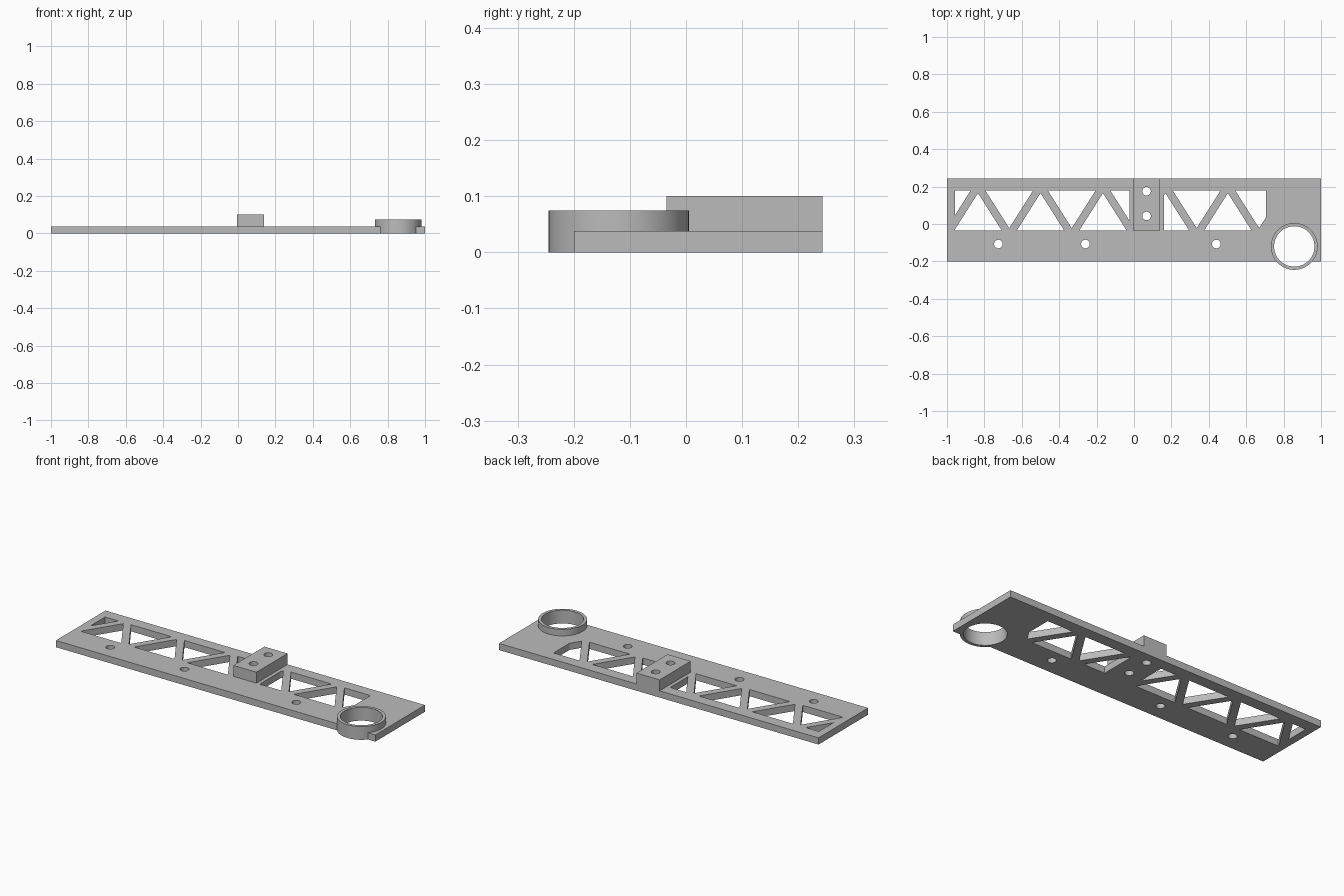
import bpy, bmesh, math
from mathutils import Vector

cube = bpy.data.objects.get("Cube")
if cube:
    bpy.data.objects.remove(cube, do_unlink=True)

GREY = (0.5, 0.5, 0.5, 1)
mat = bpy.data.materials.new("light grey")
mat.use_nodes = True
mat.diffuse_color = GREY
mat.node_tree.nodes["Principled BSDF"].inputs["Base Color"].default_value = GREY

THICK = 0.038                       # plate thickness
FRONT, BACK = -0.2, 0.243           # plate edges
RING = (0.857, -0.12)
RING_OUT, RING_IN, RING_TOP = 0.125, 0.108, 0.075
WIN_LOW, WIN_HIGH = -0.035, 0.178   # truss window edges
PITCH, HALF, RISE = 0.334, 0.127, 0.2


def prism(bm, points, z0, z1, clip=None):
    """Extrude a flat outline, optionally trimmed to an x range."""
    part = bmesh.new()
    part.faces.new([part.verts.new((x, y, z0)) for x, y in points])
    if clip:
        for x, side in zip(clip, (-1, 1)):
            bmesh.ops.bisect_plane(part, geom=part.verts[:] + part.edges[:] + part.faces[:],
                                   plane_co=(x, 0, 0), plane_no=(side, 0, 0), clear_outer=True)
    if part.faces:
        ext = bmesh.ops.extrude_face_region(part, geom=part.faces[:])["geom"]
        bmesh.ops.translate(part, vec=Vector((0, 0, z1 - z0)),
                            verts=[v for v in ext if isinstance(v, bmesh.types.BMVert)])
        bmesh.ops.recalc_face_normals(part, faces=part.faces[:])
        temp = bpy.data.meshes.new("temp")
        part.to_mesh(temp)
        bm.from_mesh(temp)
        bpy.data.meshes.remove(temp)
    part.free()


def box(x0, x1, y0, y1):
    return [(x0, y0), (x1, y0), (x1, y1), (x0, y1)]


def circle(x, y, r, n):
    return [(x + r * math.cos(math.tau * i / n), y + r * math.sin(math.tau * i / n))
            for i in range(n)]


def make(name, bm):
    mesh = bpy.data.meshes.new(name)
    bm.to_mesh(mesh)
    bm.free()
    obj = bpy.data.objects.new(name, mesh)
    mesh.materials.append(mat)
    bpy.context.collection.objects.link(obj)
    return obj


def solid(name, points, z0, z1):
    bm = bmesh.new()
    prism(bm, points, z0, z1)
    return make(name, bm)


def cut(obj, cutter):
    mod = obj.modifiers.new("cut", 'BOOLEAN')
    mod.operation, mod.solver, mod.object = 'DIFFERENCE', 'EXACT', cutter
    bpy.context.view_layer.objects.active = obj
    bpy.ops.object.modifier_apply(modifier=mod.name)


# Solid parts
plate = solid("base_plate", box(-1, 1, FRONT, BACK), 0, THICK)
block = solid("mounting_block", box(-0.005, 0.14, -0.035, BACK), THICK, 0.1)
ring = solid("bearing_ring", circle(*RING, RING_OUT, 96), 0, RING_TOP)

# Truss windows: alternating triangles trimmed to two panels
windows = bmesh.new()
for clip in ((-0.957, -0.025), (0.16, 0.705)):
    for i in range(6):
        up = -0.834 + PITCH * i
        down = up - PITCH / 2
        for mid, base, tip in ((up, WIN_LOW, WIN_LOW + RISE),
                               (down, WIN_HIGH, WIN_HIGH - RISE)):
            if mid - HALF < clip[1] and mid + HALF > clip[0]:
                prism(windows, [(mid - HALF, base), (mid + HALF, base), (mid, tip)],
                      -0.1, 0.3, clip)

# Screw holes along the front strip and through the block
holes = bmesh.new()
for x, y in ((-0.725, -0.107), (-0.26, -0.107), (0.44, -0.107),
             (0.067, 0.175), (0.067, 0.043)):
    prism(holes, circle(x, y, 0.023, 32), -0.1, 0.3)

window_cutter = make("window_cutter", windows)
hole_cutter = make("hole_cutter", holes)
seat_cutter = solid("ring_seat_cutter", circle(*RING, RING_OUT, 96), -0.1, 0.3)
bore_cutter = solid("ring_bore_cutter", circle(*RING, RING_IN, 96), -0.1, 0.3)

for cutter in (window_cutter, hole_cutter, seat_cutter):
    cut(plate, cutter)
cut(block, hole_cutter)
cut(ring, bore_cutter)
for cutter in (window_cutter, hole_cutter, seat_cutter, bore_cutter):
    bpy.data.objects.remove(cutter, do_unlink=True)

# Smooth the round walls, keep the edges sharp
for obj in (plate, block, ring):
    bpy.ops.object.select_all(action='DESELECT')
    obj.select_set(True)
    bpy.context.view_layer.objects.active = obj
    bpy.ops.object.shade_smooth_by_angle(angle=math.radians(30))
